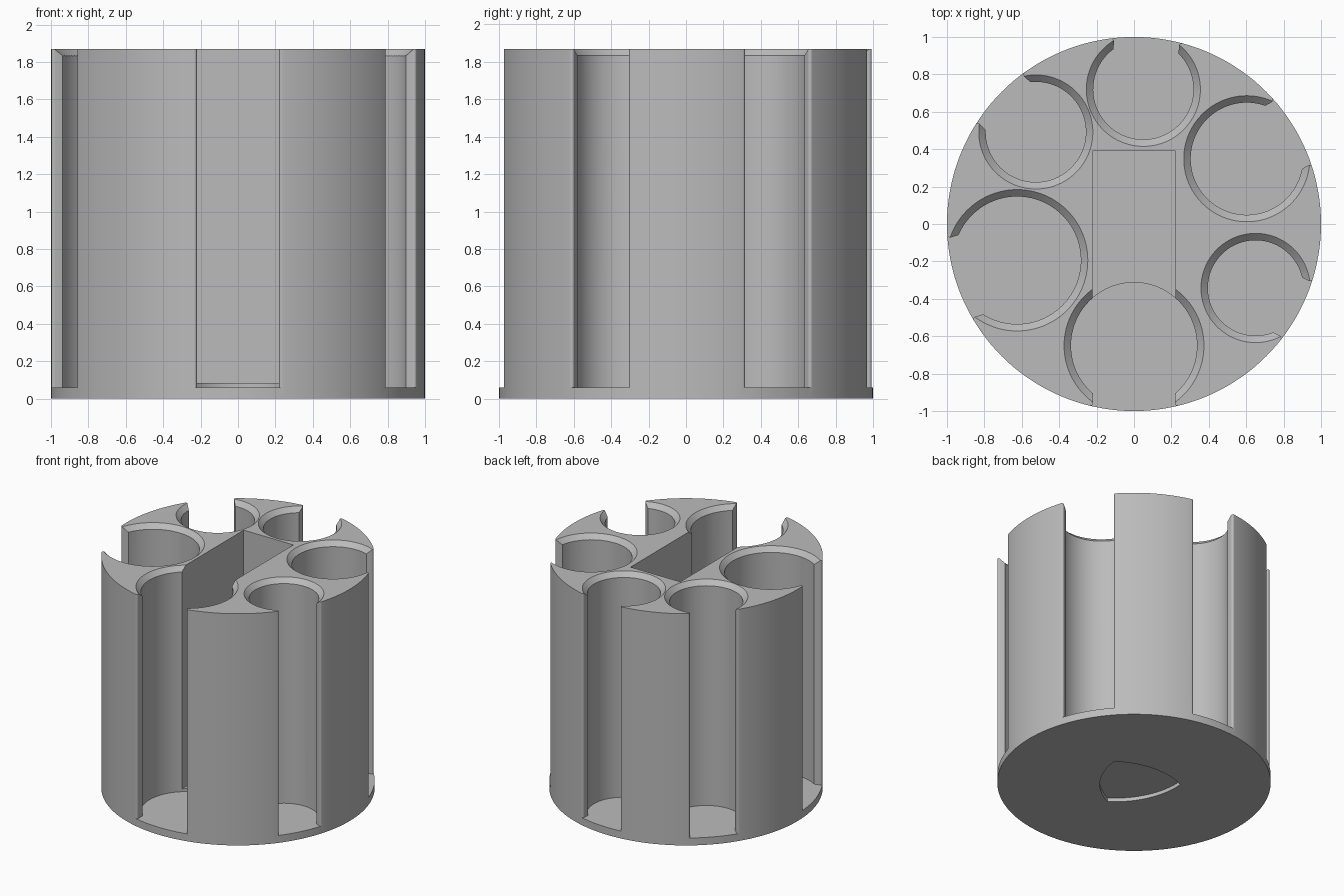
import bpy, bmesh
from math import sin, cos, asin, atan2, hypot, pi, sqrt, radians

if "Cube" in bpy.data.objects:
    bpy.data.objects.remove(bpy.data.objects["Cube"], do_unlink=True)

HEIGHT, FLOOR, CHAMFER, LIP = 1.87, 0.06, 0.037, 0.015

grey = bpy.data.materials.new("plain grey")
grey.use_nodes = True
colour = (0.5, 0.5, 0.5, 1)
grey.diffuse_color = colour
grey.node_tree.nodes["Principled BSDF"].inputs["Base Color"].default_value = colour


def loft(name, bottom, top, z0, z1):
    """Solid between two outlines with the same number of points."""
    bm = bmesh.new()
    low = [bm.verts.new((x, y, z0)) for x, y in bottom]
    high = [bm.verts.new((x, y, z1)) for x, y in top]
    bm.faces.new(low)
    bm.faces.new(high)
    n = len(low)
    for i in range(n):
        j = (i + 1) % n
        bm.faces.new((low[i], low[j], high[j], high[i]))
    bmesh.ops.recalc_face_normals(bm, faces=bm.faces)
    mesh = bpy.data.meshes.new(name)
    bm.to_mesh(mesh)
    bm.free()
    mesh.materials.append(grey)
    obj = bpy.data.objects.new(name, mesh)
    bpy.context.collection.objects.link(obj)
    return obj


def prism(name, outline, z0, z1):
    return loft(name, outline, outline, z0, z1)


def arc(cx, cy, r, start, end, n):
    return [(cx + r * cos(start + (end - start) * i / n),
             cy + r * sin(start + (end - start) * i / n)) for i in range(n + 1)]


def circle(cx, cy, r, n):
    return arc(cx, cy, r, 0, 2 * pi, n)[:-1]


def bore_outline(cx, cy, r):
    """Round bore opening outwards through a narrower slot with rounded lips."""
    dist, turn, half = hypot(cx, cy), atan2(cy, cx), 0.65 * r
    lip_v = half + LIP
    lip_u = sqrt((1 - LIP) ** 2 - lip_v ** 2)
    out = atan2(lip_v, lip_u)
    lip = arc(lip_u, lip_v, LIP, -pi / 2, out, 8)
    lip.append((1.3 * cos(out), 1.3 * sin(out)))
    gap = asin(half / r)
    pts = lip[::-1] + arc(dist, 0, r, gap, 2 * pi - gap, 72)
    pts += [(u, -v) for u, v in lip]
    return [(u * cos(turn) - v * sin(turn), u * sin(turn) + v * cos(turn))
            for u, v in pts]


def carve(body, cutter):
    mod = body.modifiers.new("cut", "BOOLEAN")
    mod.operation, mod.solver, mod.object = "DIFFERENCE", "EXACT", cutter
    bpy.context.view_layer.objects.active = body
    bpy.ops.object.modifier_apply(modifier=mod.name)
    bpy.data.objects.remove(cutter, do_unlink=True)


# Main drum
body = prism("tube_holder_body", circle(0, 0, 1, 144), 0, HEIGHT)

# Six open bores (centre x, centre y, radius), each with a countersunk rim
bores = [(0.05, 0.72, 0.268), (0.603, 0.349, 0.30), (0.65, -0.342, 0.255),
         (0, -0.65, 0.337), (-0.625, -0.194, 0.341), (-0.525, 0.492, 0.268)]
for x, y, r in bores:
    carve(body, prism("bore_cutter", bore_outline(x, y, r), FLOOR, 2.2))
    carve(body, loft("rim_cutter", circle(x, y, r - 0.01, 96),
                     circle(x, y, r + CHAMFER + 0.02, 96),
                     HEIGHT - CHAMFER - 0.01, HEIGHT + 0.02))

# Central rectangular pocket, running into the front bore
w = 0.222
carve(body, prism("pocket_cutter", [(-w, -0.5), (w, -0.5), (w, 0.39), (-w, 0.39)],
                  0.083, 2.2))

# Shallow rounded-triangle recess underneath
corners = [(0.34 * cos(a), 0.34 * sin(a)) for a in (radians(25 + 120 * k) for k in range(3))]
outline = []
for k in range(3):
    cx, cy = corners[k]
    (ax, ay), (bx, by) = corners[(k + 1) % 3], corners[(k + 2) % 3]
    start = atan2(ay - cy, ax - cx)
    outline += arc(cx, cy, hypot(ax - cx, ay - cy), start, start + pi / 3, 16)[:-1]
carve(body, prism("recess_cutter", outline, -0.1, 0.03))

# Smooth curved walls, crisp edges
bpy.ops.object.select_all(action="DESELECT")
body.select_set(True)
bpy.context.view_layer.objects.active = body
bpy.ops.object.shade_smooth_by_angle(angle=radians(25))
